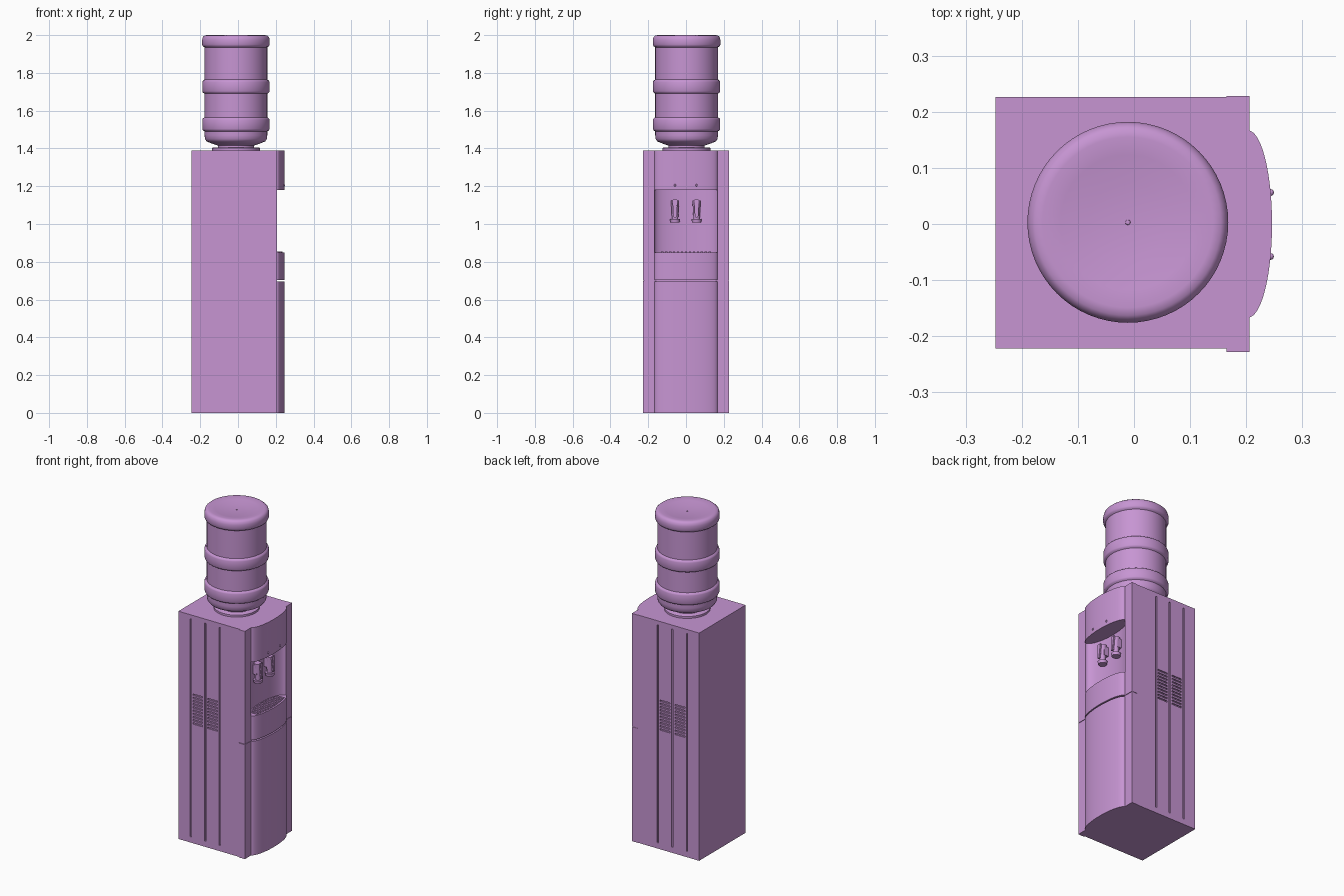
import bpy, bmesh, math
from mathutils import Matrix, Vector

old = bpy.data.objects.get("Cube")
if old:
    bpy.data.objects.remove(old)

lilac = bpy.data.materials.new("lilac_plastic")
lilac.use_nodes = True
COLOR = (0.57, 0.30, 0.65, 1)
lilac.diffuse_color = COLOR
lilac.node_tree.nodes["Principled BSDF"].inputs["Base Color"].default_value = COLOR


def finish(name, bm, smooth=None):
    bmesh.ops.recalc_face_normals(bm, faces=bm.faces)
    mesh = bpy.data.meshes.new(name)
    bm.to_mesh(mesh)
    bm.free()
    ob = bpy.data.objects.new(name, mesh)
    bpy.context.collection.objects.link(ob)
    mesh.materials.append(lilac)
    bpy.ops.object.select_all(action='DESELECT')
    ob.select_set(True)
    bpy.context.view_layer.objects.active = ob
    if smooth:
        bpy.ops.object.shade_smooth_by_angle(angle=math.radians(smooth))
    return ob


def add_box(bm, x0, x1, y0, y1, z0, z1):
    size = Matrix.Diagonal((x1 - x0, y1 - y0, z1 - z0, 1))
    mid = Vector((x0 + x1, y0 + y1, z0 + z1)) / 2
    return bmesh.ops.create_cube(bm, size=1, matrix=Matrix.Translation(mid) @ size)["verts"]


def add_prism(bm, pts, z0, z1):
    face = bm.faces.new([bm.verts.new((x, y, z0)) for x, y in pts])
    top = bmesh.ops.extrude_face_region(bm, geom=[face])["geom"]
    bmesh.ops.translate(bm, verts=[v for v in top if isinstance(v, bmesh.types.BMVert)],
                        vec=(0, 0, z1 - z0))


def add_cone(bm, x, y, z0, z1, r0, r1):
    bmesh.ops.create_cone(bm, cap_ends=True, segments=24, radius1=r0, radius2=r1, depth=z1 - z0,
                          matrix=Matrix.Translation((x, y, (z0 + z1) / 2)))


def arc(depth, half, steps=40):
    """Half ellipse bulging from the cabinet front."""
    angles = [math.pi * (i / steps - 0.5) for i in range(steps + 1)]
    return [(FRONT + depth * math.cos(a), half * math.sin(a)) for a in angles]


FRONT, HALF, TOP = 0.203, 0.167, 1.39
BULGE, RECESS = 0.043, 0.055
TRAY_Z, HOOD_Z, SEAM_Z = 0.85, 1.18, 0.70

# Cabinet with grooves, vents and a dispensing recess
bm = bmesh.new()
add_box(bm, -0.247, FRONT, -0.222, 0.226, 0, TOP)
cabinet = finish("cabinet", bm)

bm = bmesh.new()
for wall in (-0.222, 0.226):
    y0, y1 = wall - 0.007, wall + 0.007
    for x in (-0.165, -0.065, 0.032):
        add_box(bm, x - 0.005, x + 0.005, y0, y1, 0.035, 1.365)
    for x in (-0.15, -0.05):
        for row in range(10):
            z = 0.727 + row * 0.0195
            add_box(bm, x, x + 0.067, y0, y1, z, z + 0.009)
back_curve = arc(-RECESS, HALF)
add_prism(bm, back_curve + [(0.3, HALF), (0.3, -HALF)], TRAY_Z, HOOD_Z)
cutter = finish("cabinet_cutter", bm)
cutter.hide_render = True
cut = cabinet.modifiers.new("cutouts", 'BOOLEAN')
cut.operation = 'DIFFERENCE'
cut.solver = 'EXACT'
cut.object = cutter
bpy.context.view_layer.objects.active = cabinet
bpy.ops.object.modifier_apply(modifier=cut.name)
bpy.data.objects.remove(cutter)
bpy.ops.object.select_all(action='DESELECT')
cabinet.select_set(True)
bpy.ops.object.shade_smooth_by_angle(angle=math.radians(30))

# Corner pillars, split at the door seam
for side, label in ((-1, "right"), (1, "left")):
    bm = bmesh.new()
    ys = sorted((side * HALF, side * 0.228))
    for z0, z1 in ((0, SEAM_Z - 0.002), (SEAM_Z + 0.002, TOP)):
        add_box(bm, 0.165, 0.206, *ys, z0, z1)
    finish(label + "_pillar", bm)

# Bowed front panels
panels = (("lower_door", 0, SEAM_Z - 0.004), ("tray_panel", SEAM_Z + 0.004, TRAY_Z),
          ("upper_panel", HOOD_Z, TOP))
for name, z0, z1 in panels:
    bm = bmesh.new()
    add_prism(bm, arc(BULGE, HALF), z0, z1)
    finish(name, bm, 30)

# Drip tray slats, cut to the lens-shaped floor
bm = bmesh.new()
for i in range(-6, 7):
    y = i * 0.021
    reach = math.sqrt(1 - (y / HALF) ** 2)
    add_box(bm, FRONT - RECESS * reach + 0.008, FRONT + BULGE * reach - 0.01,
            y - 0.006, y + 0.006, TRAY_Z - 0.002, TRAY_Z + 0.004)
finish("drip_tray_slats", bm)

# Taps and indicator lights
for y, label in ((-0.058, "right"), (0.056, "left")):
    bm = bmesh.new()
    add_box(bm, 0.145, 0.18, y - 0.02, y + 0.02, 1.06, 1.115)
    add_cone(bm, 0.176, y, 1.02, 1.125, 0.016, 0.022)
    add_cone(bm, 0.176, y, 1.008, 1.026, 0.024, 0.027)
    finish(label + "_tap", bm, 30)

    bm = bmesh.new()
    lever = add_box(bm, 0.19, 0.201, y - 0.014, y + 0.014, 1.035, 1.13)
    for v in lever:
        if v.co.z < 1.08:
            v.co.x += 0.006
            v.co.y = y + (v.co.y - y) * 0.6
    bmesh.ops.bevel(bm, geom=bm.edges[:], offset=0.003, segments=2, affect='EDGES')
    finish(label + "_tap_lever", bm, 40)

    bm = bmesh.new()
    x = FRONT + BULGE * math.sqrt(1 - (y / HALF) ** 2)
    bmesh.ops.create_uvsphere(bm, u_segments=12, v_segments=8, radius=0.006,
                              matrix=Matrix.Translation((x, y, 1.205)))
    finish(label + "_indicator_light", bm, 40)


def lathe(name, profile):
    bm = bmesh.new()
    verts = [bm.verts.new((r, 0, z)) for r, z in profile]
    edges = [bm.edges.new(pair) for pair in zip(verts, verts[1:])]
    bmesh.ops.spin(bm, geom=verts + edges, cent=(0, 0, 0), axis=(0, 0, 1),
                   angle=math.tau, steps=64)
    bmesh.ops.remove_doubles(bm, verts=bm.verts, dist=0.0002)
    bmesh.ops.translate(bm, verts=bm.verts, vec=(-0.011, 0.003, 0))
    return finish(name, bm, 40)


def rib(z0, z1, inner=0.166, outer=0.178):
    """Rounded hoop standing out from the bottle wall."""
    return [(inner, z0), (outer - 0.003, z0 + 0.006), (outer, z0 + 0.013),
            (outer, z1 - 0.013), (outer - 0.003, z1 - 0.006), (inner, z1)]


# Bottle seat and water bottle
lathe("bottle_seat", [(0, 1.38), (0.127, 1.38), (0.127, 1.402), (0.122, 1.405), (0, 1.405)])
bottle = [(0, 1.4), (0.095, 1.4), (0.095, 1.415), (0.125, 1.425), (0.155, 1.437),
          (0.164, 1.45), (0.166, 1.47)]
bottle += rib(1.49, 1.565) + rib(1.69, 1.765)
bottle += [(0.166, 1.935), (0.175, 1.941), (0.179, 1.95), (0.179, 1.975), (0.175, 1.99),
           (0.166, 1.998), (0.152, 2.0), (0.12, 1.996), (0.07, 1.989), (0, 1.986)]
lathe("water_bottle", bottle)
lathe("bottle_top_nub", [(0, 1.984), (0.005, 1.984), (0.004, 1.989), (0, 1.99)])
